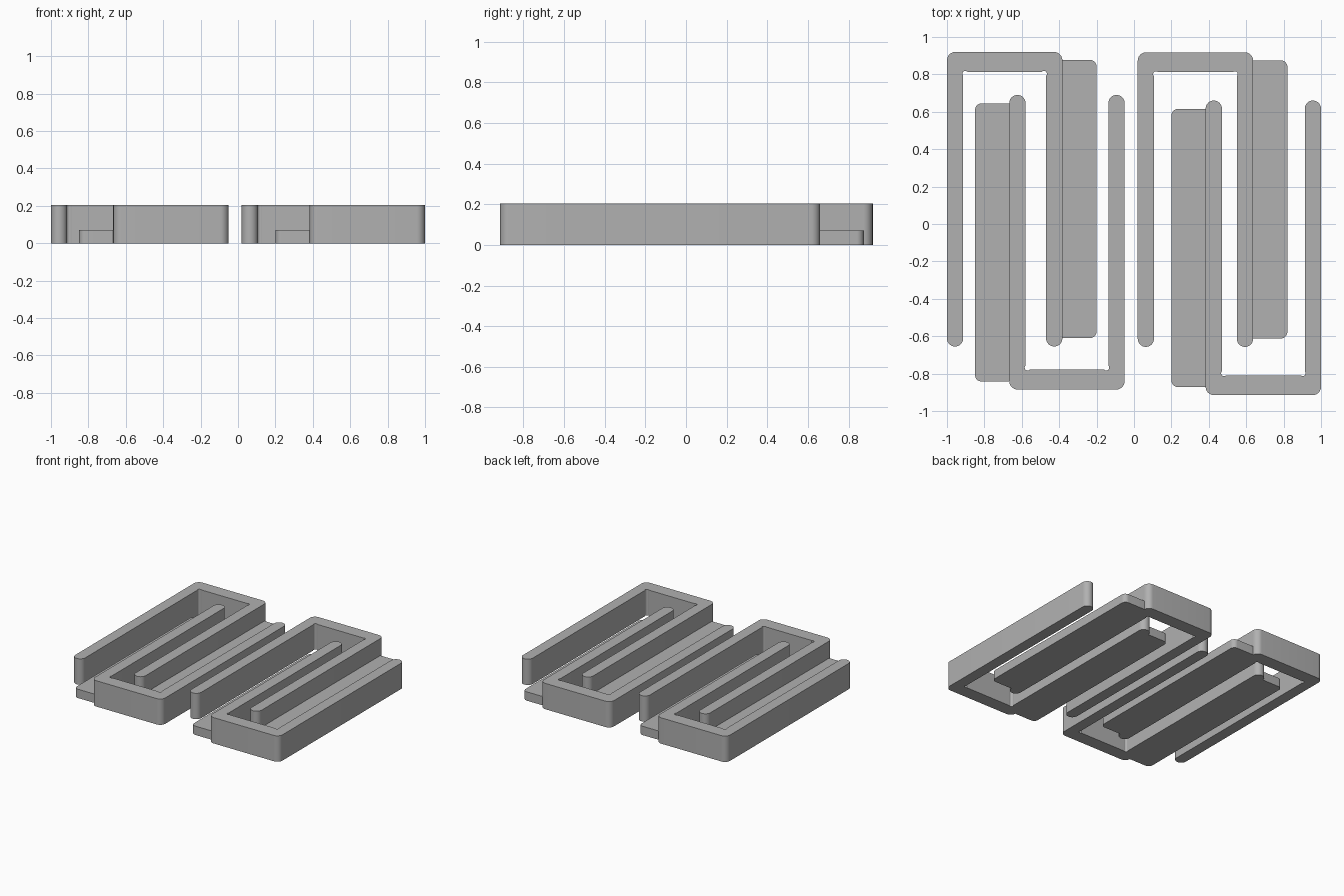
import bpy
import bmesh
from math import cos, sin, radians, pi, sqrt

cube = bpy.data.objects.get("Cube")
if cube:
    bpy.data.objects.remove(cube, do_unlink=True)

GREY = (0.44, 0.44, 0.44, 1)
WIDTH, LENGTH, HEIGHT = 0.617, 1.575, 0.205
ARM, BAR = 0.087, 0.106          # arm and cross bar thickness
CORNER, RELIEF = 0.045, 0.011    # outer rounding, inner corner relief
TAB_WIDTH, TAB_HEIGHT = 0.183, 0.07
TAB_TOP, TAB_END = -0.043, -1.53

mat = bpy.data.materials.new("plain grey")
mat.use_nodes = True
mat.diffuse_color = GREY
mat.node_tree.nodes["Principled BSDF"].inputs["Base Color"].default_value = GREY


def arc(cx, cy, r, start, end, steps=10):
    angles = [radians(start + (end - start) * i / steps) for i in range(steps + 1)]
    return [(cx + r * cos(a), cy + r * sin(a)) for a in angles]


def extrude(name, outline, height, place, turned):
    """Raise a flat outline into a solid with crisp rims and smooth curves."""
    bm = bmesh.new()
    face = bm.faces.new([bm.verts.new((x, y, 0)) for x, y in outline])
    raised = bmesh.ops.extrude_face_region(bm, geom=[face])["geom"]
    verts = [v for v in raised if isinstance(v, bmesh.types.BMVert)]
    bmesh.ops.translate(bm, verts=verts, vec=(0, 0, height))
    bmesh.ops.recalc_face_normals(bm, faces=bm.faces)
    for f in bm.faces:
        f.smooth = True
    for e in bm.edges:
        e.smooth = e.calc_face_angle(pi) < radians(35)
    mesh = bpy.data.meshes.new(name)
    bm.to_mesh(mesh)
    bm.free()
    mesh.materials.append(mat)
    obj = bpy.data.objects.new(name, mesh)
    bpy.context.collection.objects.link(obj)
    obj.location = (*place, 0)
    obj.rotation_euler.z = pi if turned else 0


# U-shaped outline: round arm ends, relieved inner corners, round outer corners
half, rr = ARM / 2, RELIEF * sqrt(2)
hook = (
    arc(half, half - LENGTH, half, 180, 360, 16)
    + arc(ARM + RELIEF, -BAR - RELIEF, rr, 225, 45)
    + arc(WIDTH - ARM - RELIEF, -BAR - RELIEF, rr, 135, -45)
    + arc(WIDTH - half, half - LENGTH, half, 180, 360, 16)
    + arc(WIDTH - CORNER, -CORNER, CORNER, 0, 90)
    + arc(CORNER, -CORNER, CORNER, 90, 180)
)

# Low tab along the outside of one arm
edge, tr = WIDTH + TAB_WIDTH, 0.035
tab = (
    [(WIDTH, TAB_TOP), (WIDTH, TAB_END)]
    + arc(edge - tr, TAB_END + tr, tr, 270, 360)
    + arc(edge - tr, TAB_TOP - tr, tr, 0, 90)
)

# Two interlocked pairs
pieces = [
    ("right_back", (-1, 0.92), False),
    ("right_front", (-0.05, -0.885), True),
    ("left_back", (0.02, 0.918), False),
    ("left_front", (1, -0.915), True),
]
for name, place, turned in pieces:
    extrude(name + "_hook", hook, HEIGHT, place, turned)
    extrude(name + "_tab", tab, TAB_HEIGHT, place, turned)
